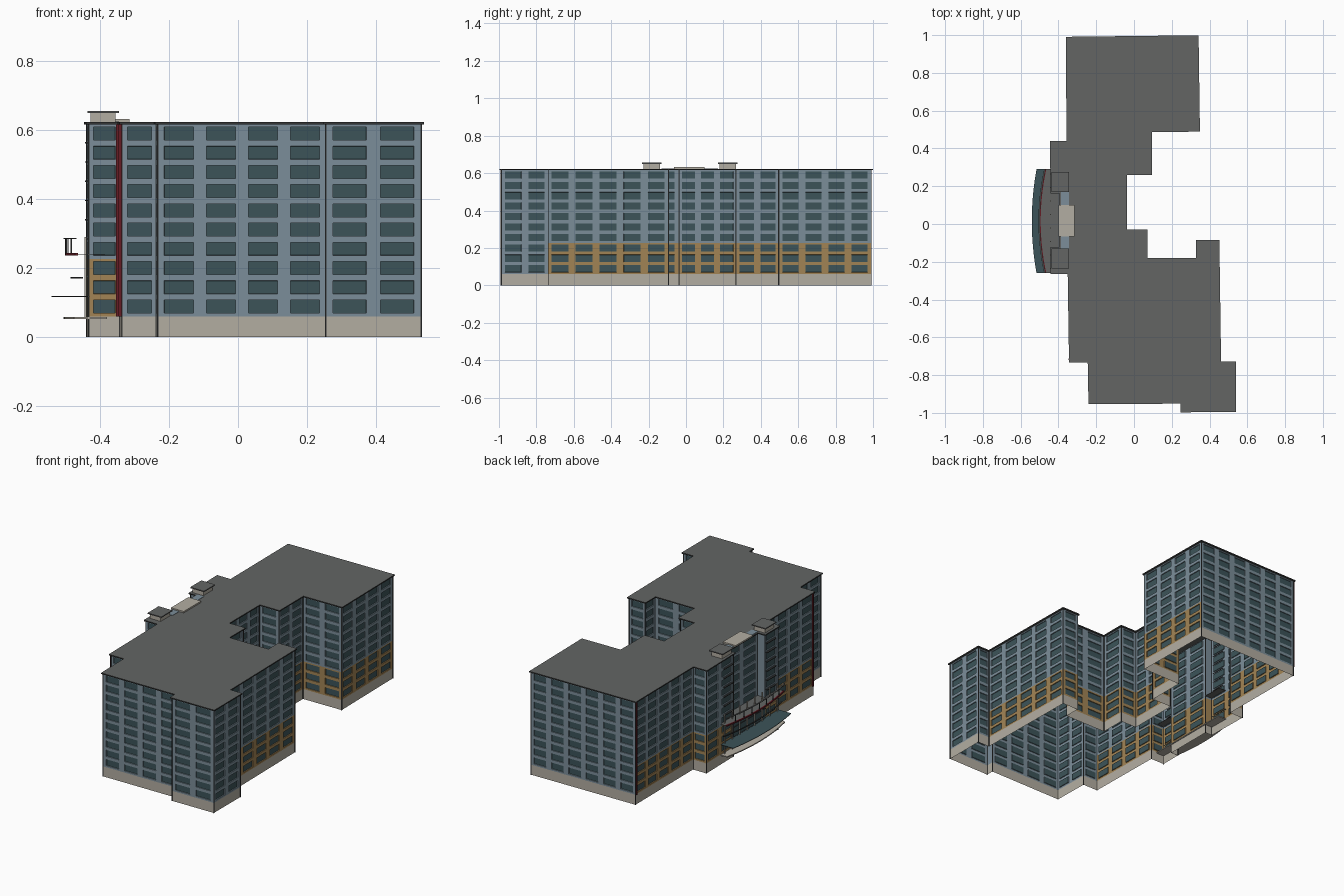
import bpy, bmesh
from mathutils import Vector

cube = bpy.data.objects.get("Cube")
if cube:
    bpy.data.objects.remove(cube, do_unlink=True)


def material(name, r, g, b):
    m = bpy.data.materials.new(name)
    m.use_nodes = True
    m.diffuse_color = (r, g, b, 1)
    m.node_tree.nodes["Principled BSDF"].inputs["Base Color"].default_value = (r, g, b, 1)
    return m


BLUE = material("blue_grey_wall", 0.20, 0.27, 0.32)
OCHRE = material("ochre_wall", 0.36, 0.23, 0.09)
STONE = material("beige_stone", 0.45, 0.42, 0.36)
GLASS = material("teal_glass", 0.045, 0.088, 0.10)
ROOF = material("roof_grey", 0.125, 0.13, 0.127)
DARK = material("dark_trim", 0.035, 0.037, 0.037)
RED = material("dark_red", 0.13, 0.012, 0.018)

BASE, TOP, FLOORS = 0.06, 0.617, 10
PITCH = (TOP - BASE) / FLOORS
BAY = 0.122


def finish(bm, name, mats):
    mesh = bpy.data.meshes.new(name)
    bm.to_mesh(mesh)
    bm.free()
    for m in mats:
        mesh.materials.append(m)
    ob = bpy.data.objects.new(name, mesh)
    bpy.context.collection.objects.link(ob)
    return ob


def box(name, x, y, z, mat):
    bm = bmesh.new()
    bmesh.ops.create_cube(bm, size=1)
    for v in bm.verts:
        v.co = [(a + b) / 2 + c * (b - a) for (a, b), c in zip((x, y, z), v.co)]
    return finish(bm, name, [mat])


def prism(name, outline, z0, z1, mats):
    """Extrude an outline; first material on top and bottom, last on the rim."""
    bm = bmesh.new()
    face = bm.faces.new([bm.verts.new((p[0], p[1], z0)) for p in outline])
    ext = bmesh.ops.extrude_face_region(bm, geom=[face])["geom"]
    bmesh.ops.translate(bm, vec=(0, 0, z1 - z0),
                        verts=[g for g in ext if isinstance(g, bmesh.types.BMVert)])
    bmesh.ops.recalc_face_normals(bm, faces=bm.faces[:])
    for f in bm.faces:
        f.material_index = 0 if abs(f.normal.z) > 0.5 else len(mats) - 1
    return finish(bm, name, mats)


# Footprint, counter-clockwise from the north-west corner
footprint = [Vector(p) for p in [
    (-0.352, 0.982), (-0.348, 0.43), (-0.437, 0.43), (-0.432, 0.17),
    (-0.385, 0.17), (-0.385, -0.13), (-0.432, -0.13), (-0.432, -0.255),
    (-0.342, -0.255), (-0.335, -0.725), (-0.236, -0.725), (-0.232, -0.945),
    (0.255, -0.942), (0.255, -0.988), (0.53, -0.986), (0.53, -0.738),
    (0.452, -0.738), (0.443, -0.095), (0.338, -0.095), (0.338, -0.19),
    (0.062, -0.19), (0.062, -0.038), (-0.045, -0.038), (-0.045, 0.268),
    (0.085, 0.268), (0.085, 0.495), (0.34, 0.498), (0.333, 0.99)]]
edges = list(zip(footprint, footprint[1:] + footprint[:1]))


def outward(a, b):
    d = (b - a).normalized()
    return Vector((d.y, -d.x))


# Walls: each side is a grid of bays and floors with recessed windows
def wall(bm, a, b):
    length = (b - a).length
    bays = max(1, round(length / BAY)) if length > 0.06 else 0
    us = [0.0]
    for i in range(bays):
        us += [(i + 0.15) / bays, (i + 0.85) / bays]
    us.append(1.0)
    zs = [0.0, BASE]
    for k in range(FLOORS):
        z = BASE + k * PITCH
        zs += [z + 0.01, z + 0.048, z + PITCH]
    mid = (a + b) / 2
    plain = mid.y < -0.7 or mid.y > 0.9
    grid = [[bm.verts.new((*a.lerp(b, u), z)) for u in us] for z in zs]
    windows = []
    for j in range(len(zs) - 1):
        for i in range(len(us) - 1):
            f = bm.faces.new((grid[j][i], grid[j][i + 1], grid[j + 1][i + 1], grid[j + 1][i]))
            lower = zs[j] < BASE + 3 * PITCH - 0.001
            f.material_index = 2 if j == 0 else (1 if lower and not plain else 0)
            if j % 3 == 2 and i % 2 == 1:
                windows.append(f)
    if windows:
        bm.normal_update()
        bmesh.ops.inset_individual(bm, faces=windows, thickness=0.0005, depth=-0.005)
        for f in windows:
            f.material_index = 3


bm = bmesh.new()
for a, b in edges:
    wall(bm, a, b)
finish(bm, "walls", [BLUE, OCHRE, STONE, GLASS])

# Roof slab with a dark overhanging rim
normals = [outward(a, b) for a, b in edges]
eaves = [p + 0.009 * (normals[i - 1] + normals[i]) for i, p in enumerate(footprint)]
prism("roof", eaves, TOP - 0.001, TOP + 0.006, [ROOF, DARK])

# Thin dark trims on the outer corners
for i, p in enumerate(footprint):
    d = (normals[i - 1] + normals[i]) * 0.001
    q = p + d
    box("corner_trim", (q.x - 0.002, q.x + 0.002), (q.y - 0.002, q.y + 0.002), (0, TOP), DARK)

# Red downpipes on the west side
for x, y in ((-0.356, 0.978), (-0.342, -0.715), (-0.35, -0.262)):
    box("red_downpipe", (x - 0.004, x + 0.004), (y - 0.004, y + 0.004), (BASE, TOP), RED)

# Stair towers with roof heads and ledges
for y0, y1 in ((-0.235, -0.13), (0.17, 0.275)):
    box("tower_head", (-0.427, -0.355), (y0 + 0.008, y1 - 0.008), (0.62, 0.65), STONE)
    box("tower_cap", (-0.436, -0.345), (y0, y1), (0.65, 0.656), ROOF)
    for k in range(4, FLOORS):
        z = BASE + k * PITCH
        box("tower_ledge", (-0.443, -0.43), (y0 + 0.01, y1 - 0.01), (z, z + 0.004), DARK)
box("central_parapet", (-0.386, -0.345), (-0.13, 0.17), (0.62, 0.625), BLUE)
box("penthouse_slab", (-0.40, -0.315), (-0.065, 0.10), (0.623, 0.632), STONE)


# Curved entrance: arcs bowing outward to the west
def arc(x_mid, bow, steps=20):
    ts = [-1 + 2 * i / steps for i in range(steps + 1)]
    return [(x_mid + bow * t * t, 0.015 + 0.275 * t) for t in ts]


def band(name, x_mid, bow, width, z0, z1, mats):
    outer = arc(x_mid, bow)
    prism(name, outer + [(x + width, y) for x, y in reversed(outer)], z0, z1, mats)


def apron(name, x_mid, bow, x_back, z0, z1, mats):
    outer = arc(x_mid, bow)
    prism(name, outer + [(x_back, outer[-1][1]), (x_back, outer[0][1])], z0, z1, mats)


apron("entrance_terrace", -0.505, 0.03, -0.38, 0.052, 0.058, [STONE])
apron("glass_canopy", -0.541, 0.025, -0.43, 0.116, 0.119, [GLASS, DARK])
band("lower_rail", -0.485, 0.028, 0.008, 0.170, 0.174, [DARK])
band("red_fascia", -0.502, 0.03, 0.008, 0.236, 0.244, [RED])
apron("balcony_deck", -0.496, 0.03, -0.385, 0.239, 0.241, [ROOF])
band("upper_rail", -0.506, 0.03, 0.008, 0.284, 0.288, [ROOF])

# Entrance glazing and slim posts
box("entrance_glazing", (-0.436, -0.433), (-0.13, 0.17), (0.058, 0.239), GLASS)
for z in (0.116, 0.175):
    box("glazing_bar", (-0.439, -0.432), (-0.13, 0.17), (z, z + 0.004), DARK)
for i in range(8):
    y = -0.235 + i * 0.0715
    box("entrance_post", (-0.445, -0.439), (y - 0.003, y + 0.003), (0.055, 0.29), STONE)
for x, y in arc(-0.502, 0.03, 8)[1:-1]:
    box("rail_post", (x, x + 0.004), (y - 0.002, y + 0.002), (0.24, 0.286), DARK)
